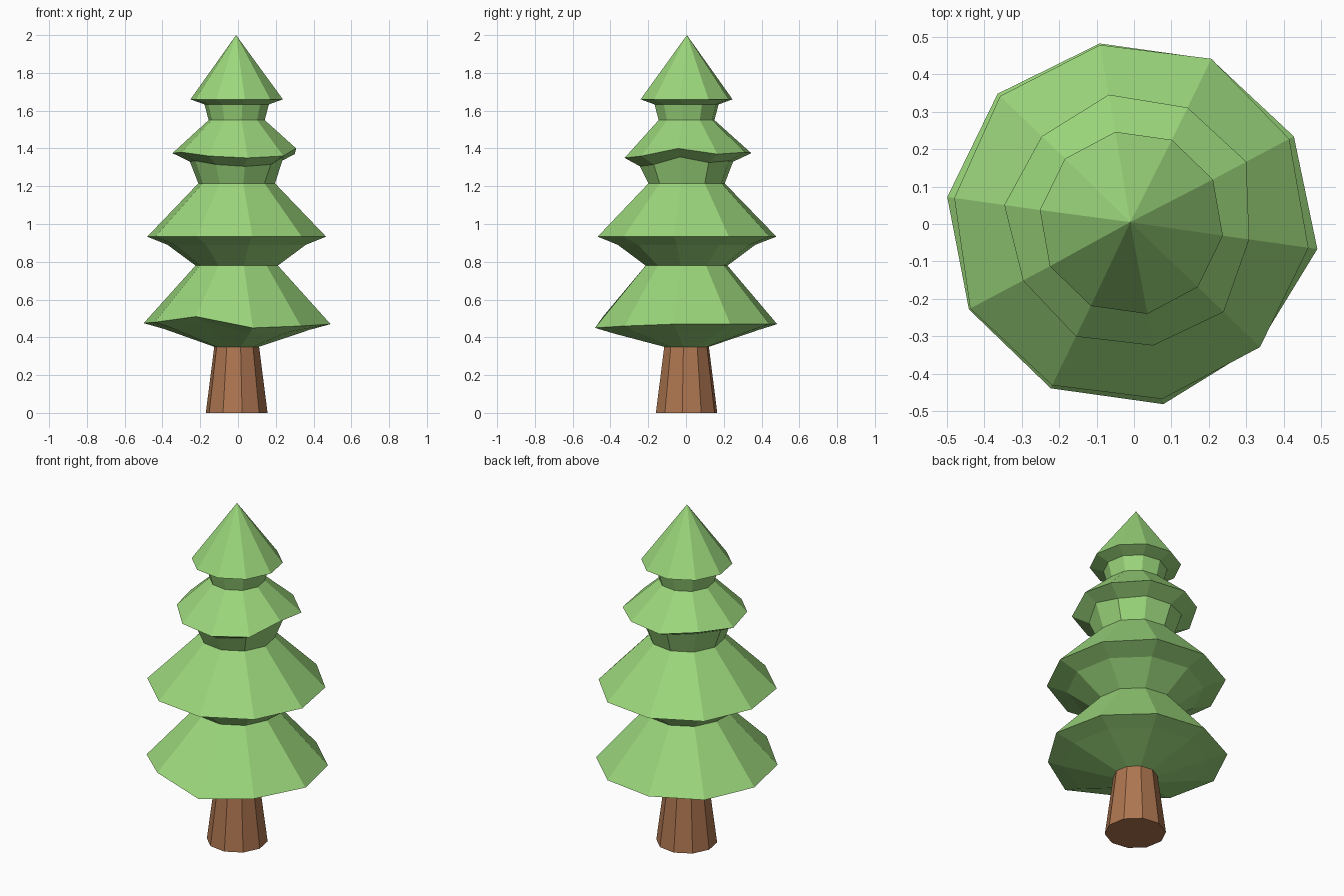
import bpy, bmesh
from math import cos, sin, radians

if "Cube" in bpy.data.objects:
    bpy.data.objects.remove(bpy.data.objects["Cube"])

N = 10
PHASE = -8


def ring(r, z, dr=None, dz=None, cx=-0.007, cy=0.003):
    """Ten-sided ring; dr and dz are small per-corner offsets in hundredths."""
    pts = []
    for k in range(N):
        a = radians(PHASE + 360 / N * k)
        rk = r + (dr[k] / 100 if dr else 0)
        zk = z + (dz[k] / 100 if dz else 0)
        pts.append((cx + rk * cos(a), cy + rk * sin(a), zk))
    return pts


def loft(name, rings, color, apex=None):
    bm = bmesh.new()
    rows = [[bm.verts.new(p) for p in r] for r in rings]
    for a, b in zip(rows, rows[1:]):
        for k in range(N):
            j = (k + 1) % N
            bm.faces.new((a[k], a[j], b[j], b[k]))
    bm.faces.new(rows[0][::-1])
    if apex:
        tip = bm.verts.new(apex)
        for k in range(N):
            bm.faces.new((rows[-1][k], rows[-1][(k + 1) % N], tip))
    else:
        bm.faces.new(rows[-1])
    bmesh.ops.recalc_face_normals(bm, faces=bm.faces)
    me = bpy.data.meshes.new(name)
    bm.to_mesh(me)
    bm.free()
    mat = bpy.data.materials.new(name + "_color")
    mat.diffuse_color = color
    mat.use_nodes = True
    mat.node_tree.nodes["Principled BSDF"].inputs["Base Color"].default_value = mat.diffuse_color
    me.materials.append(mat)
    ob = bpy.data.objects.new(name, me)
    bpy.context.collection.objects.link(ob)


# Tapered trunk
loft("trunk", [ring(0.165, 0), ring(0.12, 0.35)], (0.42, 0.18, 0.08, 1))

# Uneven brims of the lowest and third tiers
z1 = [0, 0, 0, 0, 0, 0.5, 1, 4, -2, -1]
r1 = [1, 0, -0.5, -0.5, 0.5, 0.5, 0, 0, 0, -2]
z3 = [2.5, -0.5, 0.5, 0, 1.5, 0, 0.5, -1.5, -2.5, -1.5]
r3 = [-1.5, 1.5, 1, 1.5, 0, 1, -0.5, 0.5, 0, 1]

# Foliage: four tiers, each neck -> underside -> brim, ending at the tip
loft("foliage", [
    ring(0.12, 0.35),
    ring(0.39, 0.44, None, z1),
    ring(0.492, 0.47, r1, z1),
    ring(0.22, 0.78),
    ring(0.37, 0.89),
    ring(0.478, 0.933, [0, 0, 1, 0.5, 1, 0, 1, 0.5, 0, 0]),
    ring(0.205, 1.215),
    ring(0.25, 1.33, None, z3),
    ring(0.333, 1.375, r3, z3),
    ring(0.15, 1.55),
    ring(0.172, 1.633),
    ring(0.247, 1.66),
], (0.33, 0.68, 0.2, 1), apex=(-0.01, 0.005, 2.0))
